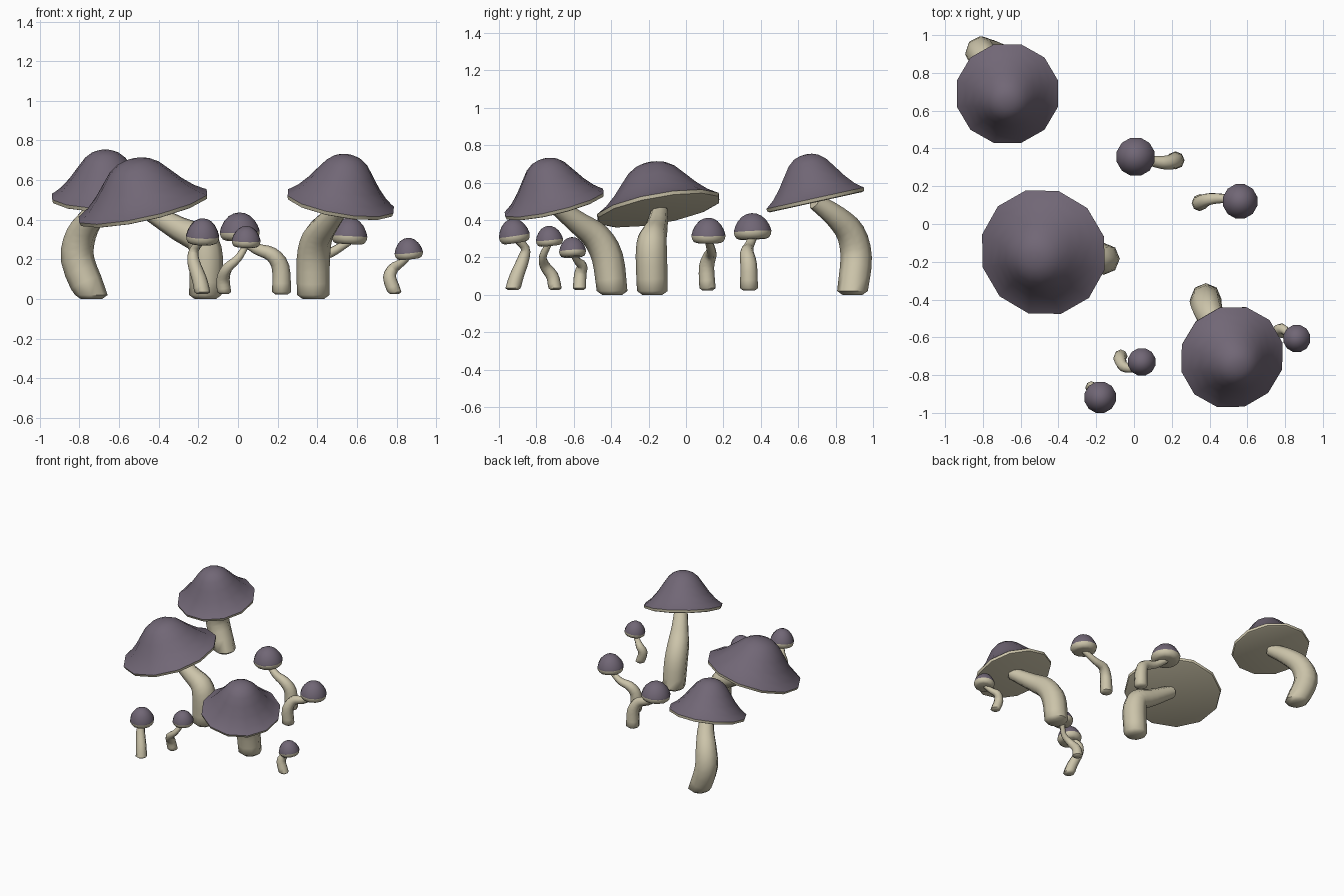
import bpy, bmesh, math
from mathutils import Vector

if "Cube" in bpy.data.objects:
    bpy.data.objects.remove(bpy.data.objects["Cube"])


def material(name, rgb):
    m = bpy.data.materials.new(name)
    m.diffuse_color = (*rgb, 1)
    m.use_nodes = True
    m.node_tree.nodes["Principled BSDF"].inputs["Base Color"].default_value = m.diffuse_color
    return m


PURPLE = material("dusky_purple", (0.165, 0.135, 0.18))
CREAM = material("cream", (0.60, 0.55, 0.40))


def finish(name, bm, mats):
    bmesh.ops.recalc_face_normals(bm, faces=bm.faces)
    me = bpy.data.meshes.new(name)
    bm.to_mesh(me)
    bm.free()
    ob = bpy.data.objects.new(name, me)
    bpy.context.collection.objects.link(ob)
    for m in mats:
        me.materials.append(m)
    bpy.ops.object.select_all(action='DESELECT')
    ob.select_set(True)
    bpy.context.view_layer.objects.active = ob
    bpy.ops.object.shade_smooth_by_angle(angle=math.radians(55))
    return ob


def bridge(bm, a, b, mat=0):
    n = len(a)
    for i in range(n):
        f = bm.faces.new((a[i], a[(i + 1) % n], b[(i + 1) % n], b[i]))
        f.material_index = mat


def cap(name, centre, radius, height, normal, profile, first_cream, sides=12):
    """Lathed cap: profile is (radius, height) fractions from below the apex to the underside."""
    bm = bmesh.new()
    q = Vector((0, 0, 1)).rotation_difference(Vector(normal))
    c = Vector(centre)
    rings = []
    for r, h in profile:
        rings.append([bm.verts.new(c + q @ Vector((
            r * radius * math.cos(math.tau * (i + .5) / sides),
            r * radius * math.sin(math.tau * (i + .5) / sides), h * height)))
            for i in range(sides)])
    for k in range(len(rings) - 1):
        bridge(bm, rings[k], rings[k + 1], int(k >= first_cream))
    apex = bm.verts.new(c + q @ Vector((0, 0, height)))
    for i in range(sides):
        bm.faces.new((apex, rings[0][i], rings[0][(i + 1) % sides]))
    bm.faces.new(rings[-1]).material_index = 1
    finish(name, bm, (PURPLE, CREAM))


def spline(pts, steps=3):
    """Catmull-Rom resampling of (x, y, z, radius) points."""
    p = [Vector(v) for v in pts]
    p = [2 * p[0] - p[1]] + p + [2 * p[-1] - p[-2]]
    out = []
    for k in range(1, len(p) - 2):
        a, b, c, d = p[k - 1:k + 3]
        for s in range(steps):
            t = s / steps
            out.append(0.5 * (2 * b + (c - a) * t + (2 * a - 5 * b + 4 * c - d) * t * t
                              + (3 * b - a - 3 * c + d) * t ** 3))
    return out + [p[-2]]


def stem(name, path, radii, sides=8):
    bm = bmesh.new()
    pts = spline([(*p, r) for p, r in zip(path, radii)])
    pos = [p.to_3d() for p in pts]
    rings = []
    side = Vector((1, 0, 0))
    for k, p in enumerate(pos):
        t = (pos[min(k + 1, len(pos) - 1)] - pos[max(k - 1, 0)]).normalized()
        if k == 0:
            t = Vector((0, 0, 1))
        side = (side - t * side.dot(t)).normalized()
        up = t.cross(side)
        r = pts[k].w
        rings.append([bm.verts.new(p + r * (side * math.cos(math.tau * i / sides)
                                            + up * math.sin(math.tau * i / sides)))
                      for i in range(sides)])
    # tapered foot under the first ring
    foot = [bm.verts.new(Vector((pos[0].x, pos[0].y, pos[0].z)) + (v.co - pos[0]) * 0.65
                         - Vector((0, 0, 0.25 * radii[0]))) for v in rings[0]]
    rings.insert(0, foot)
    for a, b in zip(rings, rings[1:]):
        bridge(bm, a, b)
    bm.faces.new(rings[0])
    bm.faces.new(rings[-1])
    finish(name, bm, (CREAM,))


# Bell-shaped large cap with thin cream rim; domed small cap with a rounded cream underside
BELL = [(.13, .985), (.25, .94), (.38, .83), (.52, .63), (.67, .41),
        (.83, .22), (.95, .12), (1, .085), (.985, .015), (.94, 0)]
DOME = [(.28, .965), (.53, .87), (.75, .71), (.91, .51), (.98, .36),
        (1, .30), (.97, .17), (.86, .05), (.68, 0)]

# name, cap centre, radius, height, cap normal, stem path
LARGE = [
    ("back", (-.67, .695, .495), .277, .262, (0, -.22, 1),
     [(-.74, .89, .02), (-.81, .91, .2), (-.79, .88, .33), (-.73, .80, .42), (-.67, .69, .50)]),
    ("left", (-.475, -.145, .448), .342, .268, (-.22, -.18, 1),
     [(-.165, -.18, .02), (-.16, -.185, .21), (-.19, -.18, .30), (-.30, -.16, .355), (-.46, -.14, .45)]),
    ("front", (.515, -.70, .472), .28, .265, (.17, -.24, 1),
     [(.38, -.395, .02), (.38, -.42, .2), (.40, -.48, .31), (.45, -.57, .38), (.53, -.70, .48)]),
]
SMALL = [
    ("rear", (.01, .358, .297), .104, .14, (-.03, -.05, 1),
     [(.22, .337, .035), (.215, .335, .16), (.17, .325, .225), (.09, .335, .255), (.01, .36, .31)]),
    ("right", (.56, .12, .277), .094, .135, (.05, 0, 1),
     [(.35, .115, .035), (.35, .11, .15), (.39, .13, .215), (.47, .135, .235), (.56, .12, .29)]),
    ("near", (-.18, -.912, .278), .086, .13, (.03, -.15, 1),
     [(-.18, -.925, .035), (-.195, -.905, .1), (-.225, -.87, .19), (-.22, -.86, .25), (-.18, -.91, .30)]),
    ("edge", (.865, -.605, .202), .074, .107, (-.1, -.05, 1),
     [(.79, -.57, .035), (.765, -.565, .11), (.785, -.555, .155), (.82, -.58, .18), (.865, -.605, .22)]),
    ("middle", (.04, -.727, .262), .075, .107, (.03, -.1, 1),
     [(-.07, -.70, .035), (-.075, -.715, .1), (-.055, -.755, .155), (0, -.765, .205), (.04, -.735, .27)]),
]
for n, c, r, h, nrm, path in LARGE:
    cap("large_cap_" + n, c, r, h, nrm, BELL, 7)
    stem("large_stem_" + n, path, (.082, .084, .077, .062, .045))
for n, c, r, h, nrm, path in SMALL:
    cap("small_cap_" + n, c, r, h, nrm, DOME, 5)
    k = (r / .1) ** .9
    stem("small_stem_" + n, path, [k * v for v in (.046, .043, .036, .027, .022)])
